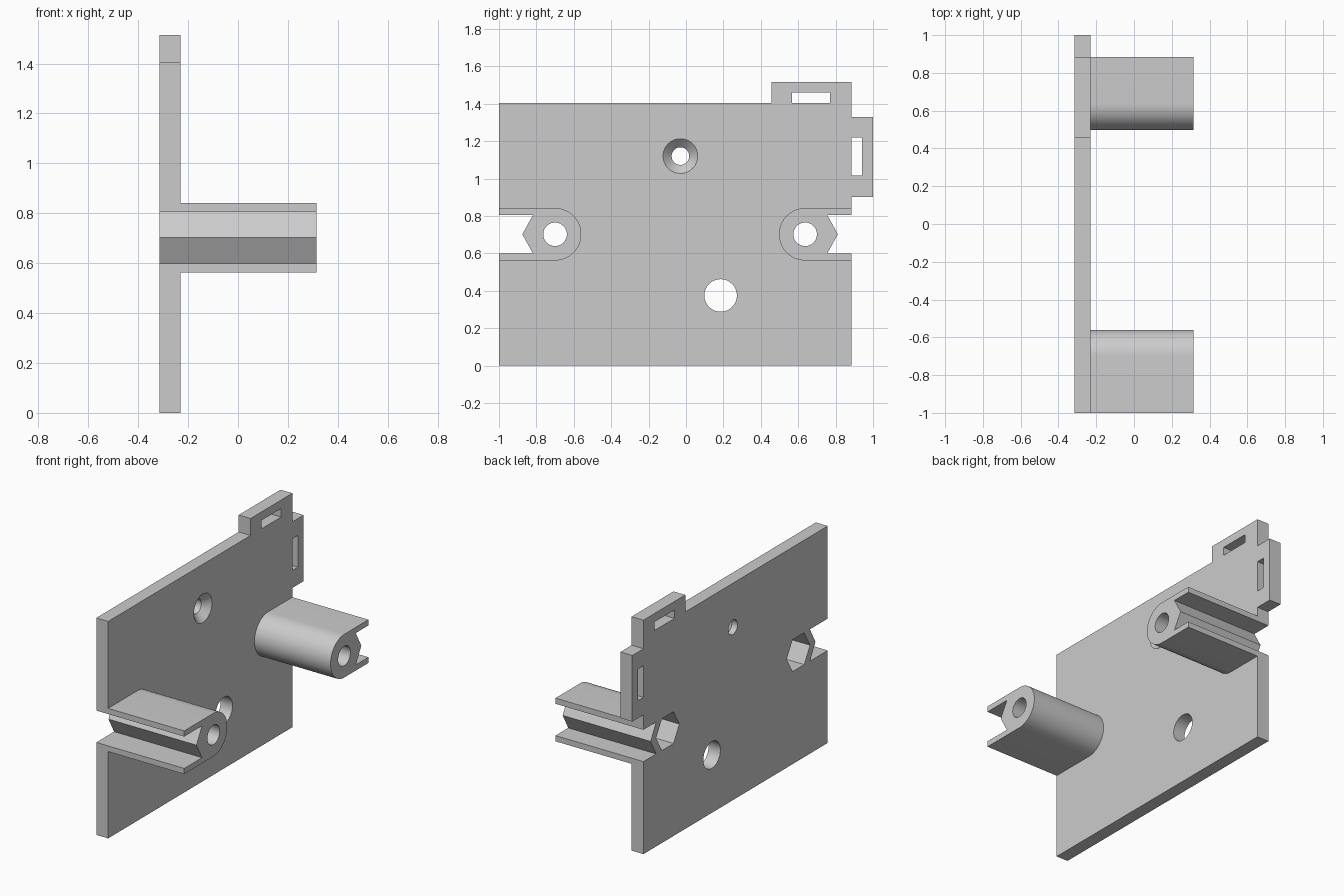
import bpy, bmesh
from math import pi, sin, cos

cube = bpy.data.objects.get("Cube")
if cube:
    bpy.data.objects.remove(cube, do_unlink=True)

grey = bpy.data.materials.new("plain grey")
grey.use_nodes = True
GREY = (0.6, 0.6, 0.6, 1)
grey.diffuse_color = GREY
grey.node_tree.nodes["Principled BSDF"].inputs["Base Color"].default_value = GREY

BACK, FACE, TIP = -0.315, -0.23, 0.315   # plate back, plate face, post tips along x
BOTTOM_END, EDGE, TOP = -1.0, 0.885, 1.405
POST_Z, POST_R, NOTCH = 0.702, 0.14, 0.103


def loft(name, near, far, x0, x1):
    """Solid between two matching (y, z) outlines at x0 and x1."""
    bm = bmesh.new()
    a = [bm.verts.new((x0, y, z)) for y, z in near]
    b = [bm.verts.new((x1, y, z)) for y, z in far]
    bm.faces.new(a)
    bm.faces.new(b)
    for i in range(len(a)):
        j = (i + 1) % len(a)
        bm.faces.new((a[i], a[j], b[j], b[i]))
    bmesh.ops.recalc_face_normals(bm, faces=bm.faces)
    mesh = bpy.data.meshes.new(name)
    bm.to_mesh(mesh)
    bm.free()
    mesh.materials.append(grey)
    obj = bpy.data.objects.new(name, mesh)
    bpy.context.collection.objects.link(obj)
    return obj


def prism(name, outline, x0, x1):
    return loft(name, outline, outline, x0, x1)


def ring(y, z, r, n=48):
    return [(y + r * cos(2 * pi * i / n), z + r * sin(2 * pi * i / n)) for i in range(n)]


def activate(obj):
    bpy.ops.object.select_all(action='DESELECT')
    obj.select_set(True)
    bpy.context.view_layer.objects.active = obj


def cut(obj, cutter):
    mod = obj.modifiers.new("cut", 'BOOLEAN')
    mod.operation = 'DIFFERENCE'
    mod.solver = 'EXACT'
    mod.object = cutter
    activate(obj)
    bpy.ops.object.modifier_apply(modifier=mod.name)
    bpy.data.objects.remove(cutter, do_unlink=True)


def smooth(obj):
    activate(obj)
    bpy.ops.object.shade_smooth_by_angle(angle=pi / 6)


def notch(cy, s, edge):
    """Open slot from the edge, ending in a wedge that points outward."""
    wall, tip = cy + s * 0.118, cy + s * 0.175
    return [(edge, POST_Z + NOTCH), (wall, POST_Z + NOTCH), (tip, POST_Z),
            (wall, POST_Z - NOTCH), (edge, POST_Z - NOTCH)]


def nut_pocket(cy):
    return prism("pocket_cutter", ring(cy, POST_Z, 0.119, 6), BACK - 0.05, 0.1)


posts = [("front_post", -0.70, -1, BOTTOM_END), ("rear_post", 0.637, 1, EDGE)]

# Flat plate with a slot in each end
outline = [(BOTTOM_END, 0), (EDGE, 0)]
outline += notch(posts[1][1], 1, EDGE)[::-1]
outline += [(EDGE, TOP), (BOTTOM_END, TOP)]
outline += notch(posts[0][1], -1, BOTTOM_END)
plate = prism("mount_plate", outline, BACK, FACE)

# Round hole, countersunk screw hole and nut pockets
cut(plate, prism("hole_cutter", ring(0.185, 0.375, 0.087), BACK - 0.1, FACE + 0.1))
cut(plate, prism("screw_cutter", ring(-0.03, 1.12, 0.047), BACK - 0.1, FACE + 0.1))
cut(plate, loft("sink_cutter", ring(-0.03, 1.12, 0.046), ring(-0.03, 1.12, 0.103),
                FACE - 0.046, FACE + 0.01))
for name, cy, s, edge in posts:
    cut(plate, nut_pocket(cy))
smooth(plate)

# Slotted posts with a rounded inner side, a bolt hole and a nut pocket
for name, cy, s, edge in posts:
    arc = [(cy - s * POST_R * sin(pi * i / 32), POST_Z - POST_R * cos(pi * i / 32))
           for i in range(33)]
    shape = notch(cy, s, edge) + [(edge, POST_Z - POST_R)] + arc + [(edge, POST_Z + POST_R)]
    post = prism(name, shape, FACE, TIP)
    cut(post, prism("bolt_cutter", ring(cy, POST_Z, 0.063), BACK - 0.1, TIP + 0.1))
    cut(post, nut_pocket(cy))
    # Open the hidden root that sits on the plate
    bm = bmesh.new()
    bm.from_mesh(post.data)
    root = [f for f in bm.faces if all(v.co.x < FACE + 0.001 for v in f.verts)]
    bmesh.ops.delete(bm, geom=root, context='FACES')
    bm.to_mesh(post.data)
    bm.free()
    smooth(post)

# Strap loops on the top and rear edges
prism("top_strap_loop", [(0.457, TOP), (0.457, 1.515), (EDGE, 1.515), (EDGE, TOP),
                         (0.77, TOP), (0.77, 1.46), (0.567, 1.46), (0.567, TOP)], BACK, FACE)
prism("rear_strap_loop", [(EDGE, 0.902), (1.0, 0.902), (1.0, 1.33), (EDGE, 1.33),
                          (EDGE, 1.22), (0.942, 1.22), (0.942, 1.015), (EDGE, 1.015)], BACK, FACE)
